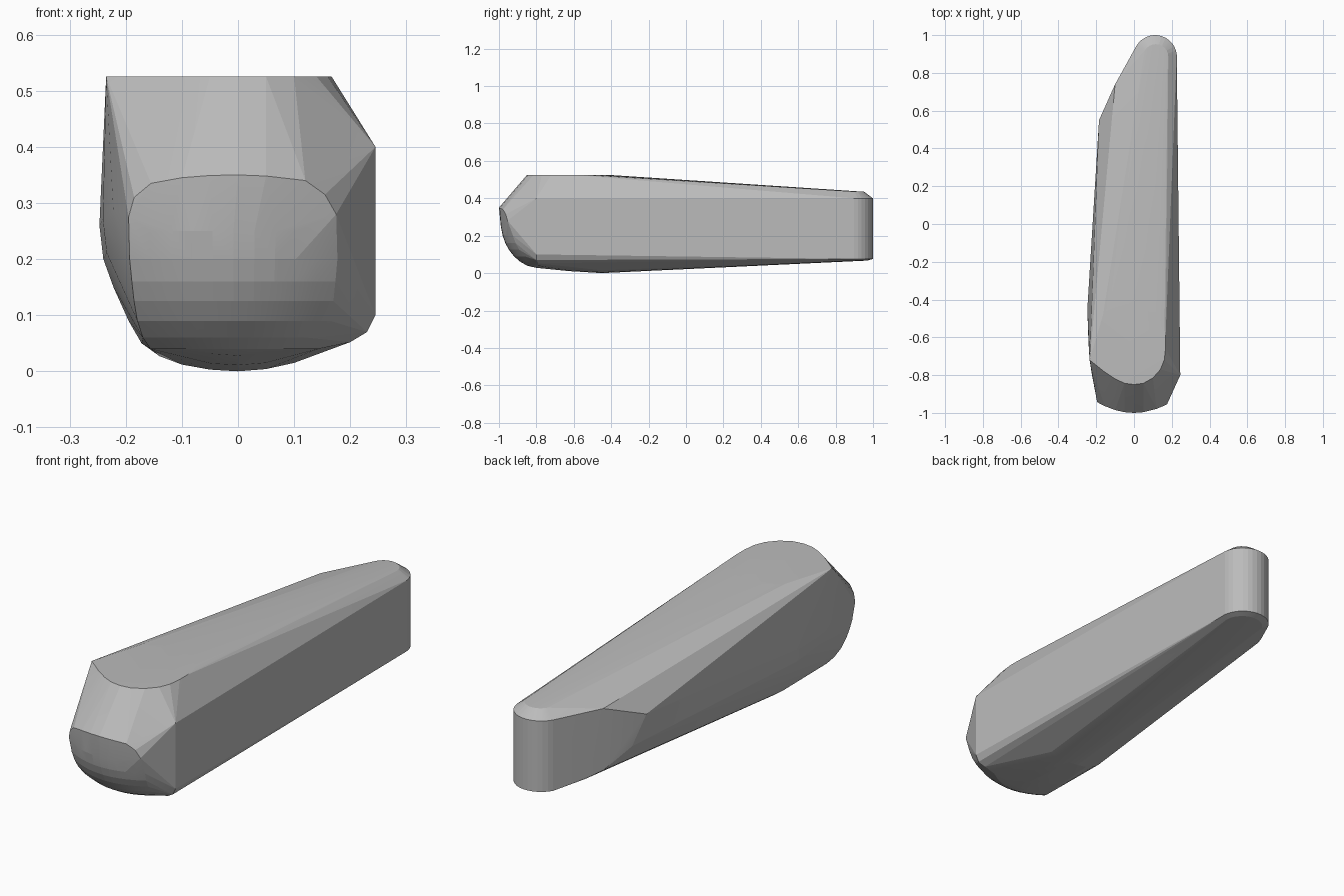
import bpy
import bmesh
from math import cos, sin, radians

cube = bpy.data.objects.get("Cube")
if cube:
    bpy.data.objects.remove(cube, do_unlink=True)


def arc(cx, cy, radius, start, end, steps, z):
    """Horizontal arc of points at height z."""
    angles = [radians(start + (end - start) * i / steps) for i in range(steps + 1)]
    return [(cx + radius * cos(a), cy + radius * sin(a), z) for a in angles]


points = []

# Flat top: rounded front edge with one sharper left corner, round rear
points += [(x, y, 0.525) for x, y in (
    (-0.235, -0.72), (-0.16, -0.78), (-0.1, -0.82), (-0.05, -0.843), (0, -0.85),
    (0.05, -0.843), (0.1, -0.815), (0.14, -0.77), (0.16, -0.72), (0.167, -0.66))]
points += arc(-0.02, -0.6, 0.187, 0, 140, 10, 0.525)

# Rounded tail: upright wall with a small bevel above and below
points += arc(0.112, 0.885, 0.115, -5, 150, 14, 0.4)
points += arc(0.112, 0.885, 0.115, -5, 150, 14, 0.076)
points += arc(0.115, 0.885, 0.067, 0, 150, 10, 0.435)
points += arc(0.112, 0.88, 0.09, 0, 150, 10, 0.067)

# Left rear corner, where the side turns in towards the tail
points += [(-0.1, 0.74, 0.405), (-0.1, 0.74, 0.123), (-0.185, 0.55, 0.33),
           (-0.155, 0.61, 0.198), (-0.06, 0.81, 0.1)]

# Flat right wall, front end
points += [(0.245, -0.8, 0.4), (0.245, -0.8, 0.1), (0.23, -0.8, 0.07),
           (0.2, -0.79, 0.052)]

# Rounded belly: the widest section, then a slightly smaller one ahead of it
belly = [(-0.247, 0.26), (-0.24, 0.2), (-0.222, 0.15), (-0.195, 0.09),
         (-0.172, 0.05), (-0.14, 0.027), (-0.1, 0.012), (-0.05, 0.003),
         (0, 0), (0.05, 0.004), (0.1, 0.015)]
for y, scale, lift in ((-0.45, 1, 0), (-0.63, 0.975, 0.011), (-0.8, 0.9, 0.028)):
    points += [(x * scale, y, z + lift) for x, z in belly]

# Bulging nose: stacked curved rows, with a rounded top border
rows = [(0.25, -0.99, 1), (0.2, -0.98, 0.99), (0.16, -0.966, 0.97),
        (0.125, -0.947, 0.95), (0.09, -0.92, 0.92), (0.06, -0.885, 0.87),
        (0.04, -0.85, 0.8)]
for z, front, width in rows:
    for i in range(-5, 6):
        t = i / 5
        points.append(((t * 0.187 - 0.008) * width, front + 0.055 * t * t, z))
for x, z in ((-0.195, 0.275), (-0.185, 0.31), (-0.155, 0.335), (-0.1, 0.345),
             (-0.05, 0.349), (0, 0.35), (0.05, 0.348), (0.12, 0.34),
             (0.155, 0.315), (0.175, 0.28)):
    points.append((x, -1 + 1.5 * x * x, z))

# Wrap a convex skin around the guide points
bm = bmesh.new()
for p in points:
    bm.verts.new(p)
bmesh.ops.remove_doubles(bm, verts=bm.verts, dist=0.002)
hull = bmesh.ops.convex_hull(bm, input=bm.verts, use_existing_faces=False)
loose = [v for v in bm.verts if not v.link_faces]
bmesh.ops.delete(bm, geom=loose, context="VERTS")
bmesh.ops.dissolve_limit(bm, angle_limit=radians(0.5), verts=bm.verts, edges=bm.edges)
bmesh.ops.recalc_face_normals(bm, faces=bm.faces)

mesh = bpy.data.meshes.new("body")
bm.to_mesh(mesh)
bm.free()
body = bpy.data.objects.new("body", mesh)
bpy.context.scene.collection.objects.link(body)

# Plain grey surface
grey = bpy.data.materials.new("plain_grey")
grey.use_nodes = True
colour = (0.5, 0.5, 0.5, 1)
grey.diffuse_color = colour
for node in grey.node_tree.nodes:
    if node.type == "BSDF_PRINCIPLED":
        node.inputs["Base Color"].default_value = colour
mesh.materials.append(grey)

# Soften only the shallow facets
bpy.context.view_layer.objects.active = body
body.select_set(True)
bpy.ops.object.shade_smooth_by_angle(angle=radians(6))
